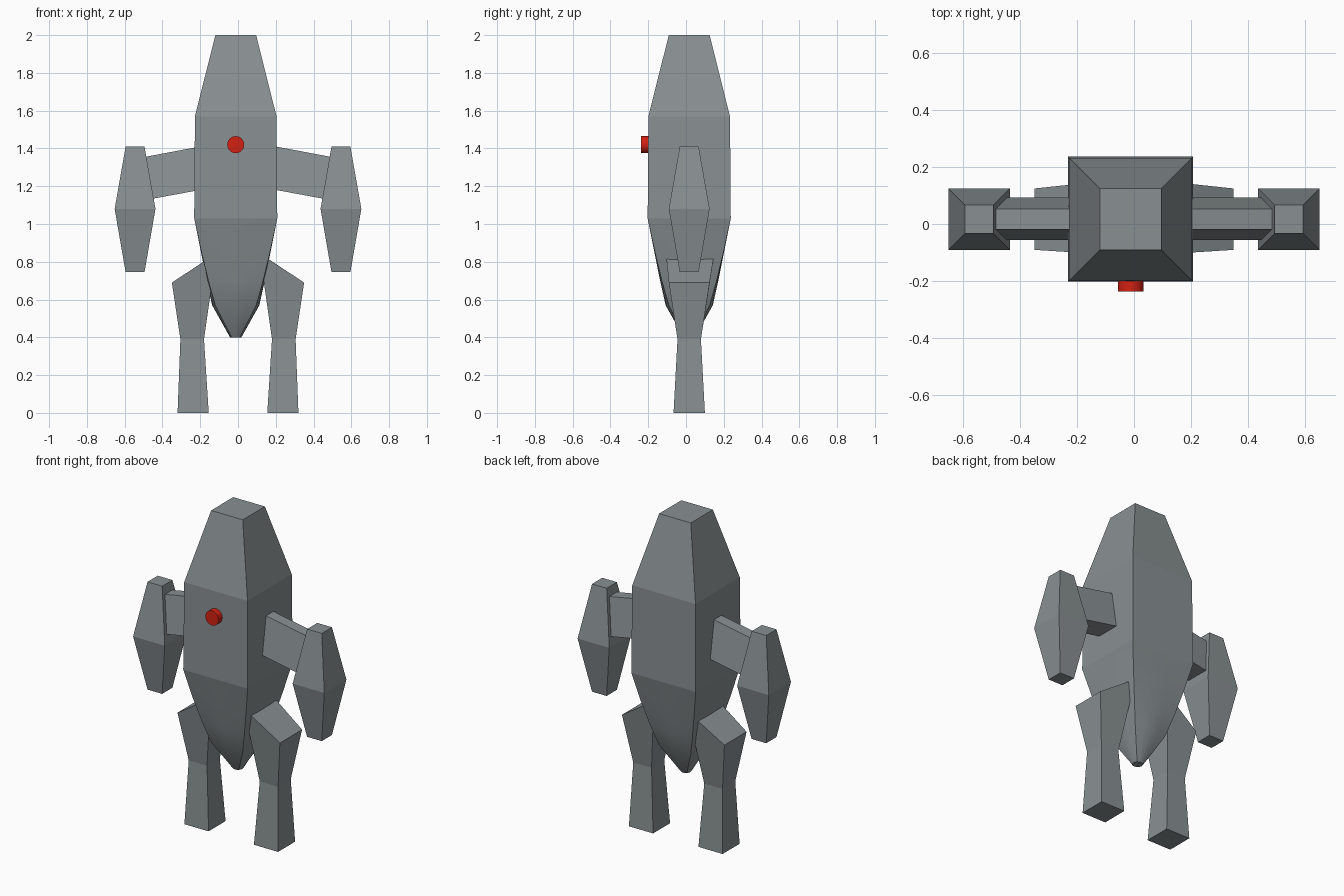
import bpy, bmesh, math
from mathutils import Vector

if "Cube" in bpy.data.objects:
    bpy.data.objects.remove(bpy.data.objects["Cube"], do_unlink=True)


def material(name, rgb):
    m = bpy.data.materials.new(name)
    m.use_nodes = True
    m.diffuse_color = (*rgb, 1)
    m.node_tree.nodes["Principled BSDF"].inputs["Base Color"].default_value = (*rgb, 1)
    return m


grey = material("steel grey", (0.25, 0.28, 0.29))
red = material("signal red", (0.65, 0.015, 0.006))
MID_Y = 0.017


def loft(name, rings, mat, smooth_below=None):
    """Skin a stack of equal-length point rings and cap both ends."""
    bm = bmesh.new()
    loops = [[bm.verts.new(p) for p in ring] for ring in rings]
    n = len(loops[0])
    for a, b in zip(loops, loops[1:]):
        for i in range(n):
            j = (i + 1) % n
            bm.faces.new((a[i], a[j], b[j], b[i]))
    bm.faces.new(loops[0])
    bm.faces.new(loops[-1])
    bmesh.ops.recalc_face_normals(bm, faces=bm.faces)
    if smooth_below is not None:
        for f in bm.faces:
            f.smooth = f.calc_center_median().z < smooth_below and len(f.verts) == 4
        for e in bm.edges:
            e.smooth = e.calc_face_angle(0) < math.radians(45)
    mesh = bpy.data.meshes.new(name)
    bm.to_mesh(mesh)
    bm.free()
    mesh.materials.append(mat)
    ob = bpy.data.objects.new(name, mesh)
    bpy.context.scene.collection.objects.link(ob)
    return ob


def rounded_ring(z, half, roundness, n=16):
    """Square outline blended towards a circle."""
    ring = []
    for i in range(n):
        a = math.tau * i / n
        c, s = math.cos(a), math.sin(a)
        square = 1 / max(abs(c), abs(s))
        r = half * (square + (1 - square) * roundness)
        ring.append(Vector((-0.012 + r * c, MID_Y + r * s, z)))
    return ring


def box_ring(x0, x1, half_y, z0, z1=None):
    """Rectangle whose inner side is at x0, z0 and outer side at x1, z1."""
    z1 = z0 if z1 is None else z1
    return [(x0, MID_Y - half_y, z0), (x1, MID_Y - half_y, z1),
            (x1, MID_Y + half_y, z1), (x0, MID_Y + half_y, z0)]


def mirrored(rings, side):
    return [[(side * x, y, z) for x, y, z in ring] for ring in rings]


# Body: square faceted top that rounds off into a tapered tail
sections = [(2, 0.108, 0), (1.57, 0.216, 0), (1.03, 0.22, 0), (0.85, 0.184, 0.05),
            (0.7, 0.154, 0.2), (0.57, 0.125, 0.45), (0.4, 0.03, 1)]
loft("body", [rounded_ring(*s) for s in sections], grey, smooth_below=1.02)

# Limbs, built once and mirrored
leg = [box_ring(0.155, 0.32, 0.083, 0), box_ring(0.18, 0.305, 0.062, 0.39),
       [(x, y + (0.005 if x < 0.2 else 0), z) for x, y, z in
        [(0.115, MID_Y - 0.128, 0.845), (0.35, MID_Y - 0.108, 0.69),
         (0.35, MID_Y + 0.108, 0.69), (0.115, MID_Y + 0.128, 0.845)]]]

pod = [box_ring(0.545 - h, 0.545 + h, h, z)
       for z, h in ((0.745, 0.05), (1.08, 0.108), (1.41, 0.05))]


def arm_ring(x, bottom, top):
    """Trapezoid section, narrower on top."""
    return [(x, MID_Y - 0.074, bottom), (x, MID_Y + 0.076, bottom),
            (x, MID_Y + 0.036, top), (x, MID_Y - 0.036, top)]


arm = [arm_ring(0.12, 1.195, 1.425), arm_ring(0.5, 1.125, 1.354)]

for side, label in ((1, "left"), (-1, "right")):
    loft(label + "_leg", mirrored(leg, side), grey)
    loft(label + "_arm", mirrored(arm, side), grey)
    loft(label + "_hand_pod", mirrored(pod, side), grey)

# Chest button
bpy.ops.mesh.primitive_cylinder_add(vertices=32, radius=0.045, depth=0.06,
                                    location=(-0.012, -0.207, 1.42),
                                    rotation=(math.pi / 2, 0, 0))
button = bpy.context.object
button.name = "chest_button"
button.data.materials.append(red)
bpy.ops.object.shade_smooth_by_angle()
